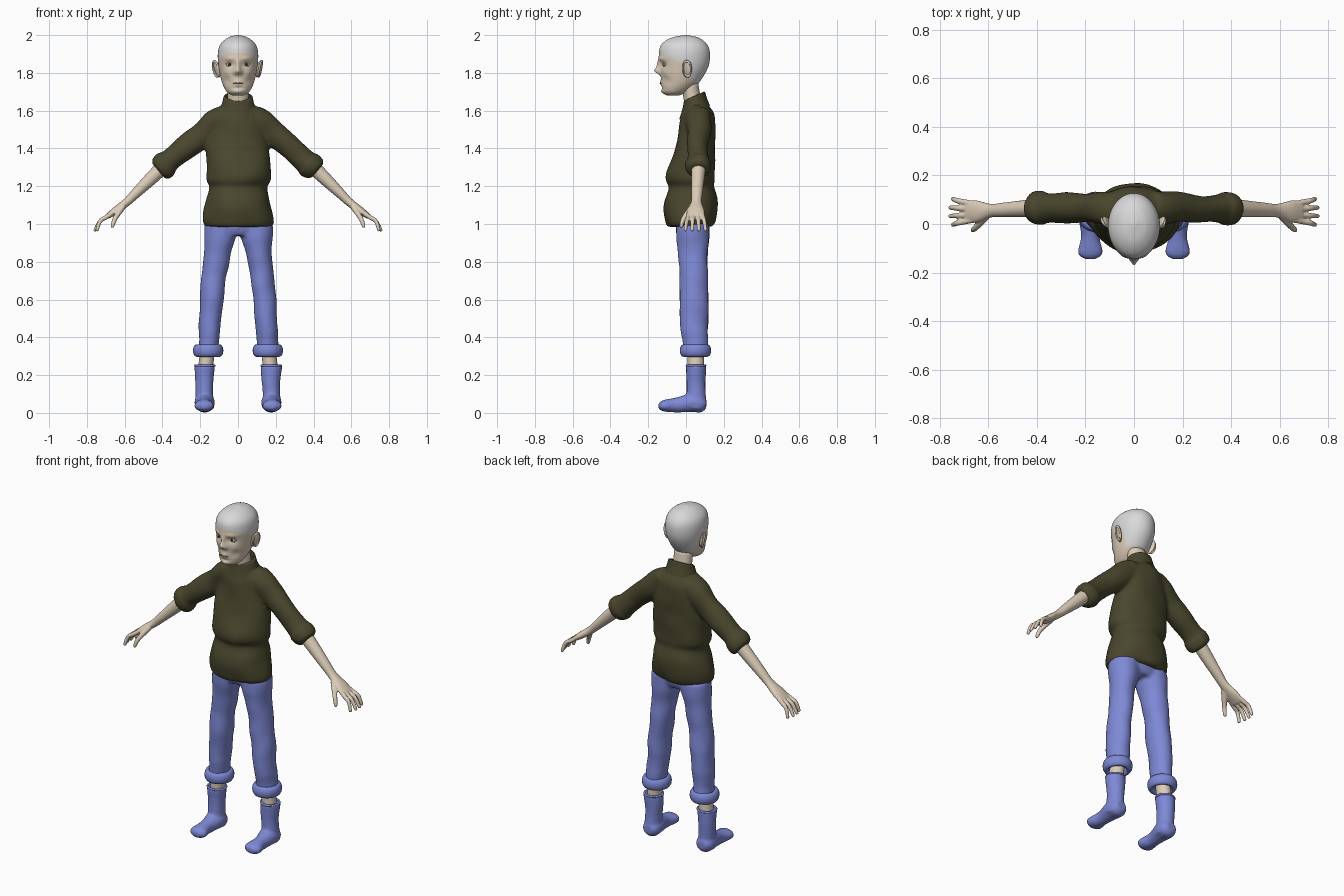
import bpy, bmesh, math
from mathutils import Vector, noise

cube = bpy.data.objects.get("Cube")
if cube:
    bpy.data.objects.remove(cube, do_unlink=True)


def material(name, red, green, blue):
    mat = bpy.data.materials.new(name)
    mat.use_nodes = True
    mat.diffuse_color = (red, green, blue, 1)
    shader = mat.node_tree.nodes["Principled BSDF"]
    shader.inputs["Base Color"].default_value = mat.diffuse_color
    shader.inputs["Roughness"].default_value = .8
    return mat


SKIN = material("skin", .72, .61, .48)
HAIR = material("grey_hair", .69, .69, .69)
WOOL = material("olive_wool", .066, .062, .026)
DENIM = material("blue_denim", .21, .25, .67)
WHITE = material("eye_white", .7, .7, .65)
DARK = material("dark_iris", .03, .03, .02)
LIP = material("lip", .36, .25, .2)

ACROSS, DEPTH, UP = Vector((1, 0, 0)), Vector((0, 1, 0)), Vector((0, 0, 1))


def finish(name, bm, mat):
    bmesh.ops.recalc_face_normals(bm, faces=bm.faces)
    for face in bm.faces:
        face.smooth = True
    mesh = bpy.data.meshes.new(name)
    bm.to_mesh(mesh)
    bm.free()
    mesh.materials.append(mat)
    obj = bpy.data.objects.new(name, mesh)
    bpy.context.collection.objects.link(obj)
    return obj


def ring(centre, width, depth=None):
    return (*centre, width, depth or width)


def level(height, width, front, back):
    """Horizontal ring from its half width and its front and back edges."""
    return ring((0, (front + back) / 2, height), width, (back - front) / 2)


def spline(before, start, end, after, t):
    """Smooth interpolation from start to end."""
    return [.5 * (2 * q + (r - p) * t + (2 * p - 5 * q + 4 * r - s) * t * t
                  + (3 * q - p - 3 * r + s) * t ** 3)
            for p, q, r, s in zip(before, start, end, after)]


def loft(name, rings, mat, flip=1, axis=None, side=DEPTH, segments=28, steps=4, cap=True, fold=0):
    """Skin smooth elliptical rings; fold adds soft cloth unevenness."""
    rings = [(flip * x, *rest) for x, *rest in rings]
    padded = [rings[0], *rings, rings[-1]]
    rows = [spline(*padded[i:i + 4], step / steps)
            for i in range(len(rings) - 1) for step in range(steps)]
    rows.append(rings[-1])
    bm, loops = bmesh.new(), []
    for i, row in enumerate(rows):
        centre = Vector(row[:3])
        following, previous = rows[min(i + 1, len(rows) - 1)], rows[max(i - 1, 0)]
        along = (axis or Vector(following[:3]) - Vector(previous[:3])).normalized()
        wide = side.cross(along).normalized()
        deep = along.cross(wide)
        loop = []
        for k in range(segments):
            angle = math.tau * k / segments
            out = wide * math.cos(angle) * row[3] + deep * math.sin(angle) * row[4]
            bulge = fold * noise.noise((centre + out) * 9)
            loop.append(bm.verts.new(centre + out + out.normalized() * bulge))
        loops.append(loop)
    for lower, upper in zip(loops, loops[1:]):
        for k in range(segments):
            bm.faces.new((lower[k], lower[k - 1], upper[k - 1], upper[k]))
    if cap:
        bm.faces.new(loops[0])
        bm.faces.new(loops[-1])
    return finish(name, bm, mat)


def fuse(name, parts, voxel, rounds=4):
    """Blend overlapping parts into one continuous surface."""
    bm = bmesh.new()
    mat = parts[0].data.materials[0]
    for part in parts:
        bm.from_mesh(part.data)
        bpy.data.objects.remove(part, do_unlink=True)
    obj = finish(name, bm, mat)
    blend = obj.modifiers.new("blend", 'REMESH')
    blend.mode, blend.voxel_size, blend.use_smooth_shade = 'VOXEL', voxel, True
    soften = obj.modifiers.new("soften", 'SMOOTH')
    soften.factor, soften.iterations = .5, rounds


def dress(name, scale, mat):
    obj = bpy.context.object
    obj.name, obj.scale = name, scale
    obj.data.materials.append(mat)
    bpy.ops.object.shade_smooth()


def ball(name, location, scale, mat, turn=(0, 0, 0)):
    bpy.ops.mesh.primitive_uv_sphere_add(segments=24, ring_count=14, location=location, rotation=turn)
    dress(name, scale, mat)


def hoop(name, location, scale, mat, thick, turn=(0, 0, 0)):
    bpy.ops.mesh.primitive_torus_add(major_radius=1, minor_radius=thick, major_segments=28,
                                     location=location, rotation=turn)
    dress(name, scale, mat)


# Head: lofted skull, then sculpted with soft bumps
head = loft("head", [
    level(1.68, .03, -.1, -.04), level(1.7, .06, -.125, .01), level(1.75, .085, -.13, .07),
    level(1.83, .102, -.137, .117), level(1.9, .107, -.143, .127), level(1.95, .094, -.13, .112),
    level(1.985, .056, -.08, .07), level(2, .01, -.01, .01)],
    SKIN, axis=UP, segments=112, steps=9)
features = {  # across, height, spread across, spread up, outward amount
    "nose_tip": (0, 1.81, .017, .016, .028), "nose_bridge": (0, 1.84, .012, .03, .016),
    "nostril": (.016, 1.8, .01, .01, .01), "socket": (.044, 1.845, .02, .014, -.012),
    "brow": (.045, 1.875, .03, .01, .006), "cheekbone": (.06, 1.8, .02, .02, .005),
    "cheek_hollow": (.06, 1.76, .02, .02, -.006), "lips": (0, 1.747, .02, .015, .008),
    "under_lip": (0, 1.72, .03, .006, -.005), "chin": (0, 1.7, .02, .01, .006)}
for vert in head.data.vertices:
    if vert.co.y < -.04:
        for across, height, wide, tall, amount in features.values():
            distance = ((abs(vert.co.x) - across) / wide) ** 2 + ((vert.co.z - height) / tall) ** 2
            vert.co.y -= amount * math.exp(-distance)

# Hairline: across the brow, over the ears, down to the nape
head.data.materials.append(HAIR)
for face in head.data.polygons:
    spot = face.center
    above_brow = spot.z + .45 * spot.y > 1.845
    behind_ear = spot.y > .025 and spot.z > 1.75
    face.material_index = int(above_brow or behind_ear)

loft("neck", [ring((0, .05, 1.56), .062, .05), ring((0, .035, 1.65), .055, .045),
              ring((0, .02, 1.74), .055, .045)], SKIN)
ball("mouth", (0, -.134, 1.746), (.03, .006, .002), LIP)

# Joint positions on the left side
shoulder, cuff = Vector((.13, .065, 1.525)), Vector((.42, .065, 1.28))
wrist, knuckles = Vector((.59, .055, 1.115)), Vector((.69, .05, 1.04))
hip, knee, ankle = Vector((.09, .035, 1)), Vector((.14, .042, .6)), Vector((.158, .05, .33))
boot_top = Vector((.176, .053, .25))

legs, sleeves = [], []
for flip, tag in ((1, "left"), (-1, "right")):
    # Eyes and lids
    eye = Vector((flip * .044, -.106, 1.845))
    ball(tag + "_eye", eye, (.018, .016, .011), WHITE)
    ball(tag + "_iris", eye - DEPTH * .0135, (.008, .004, .008), DARK)
    hoop(tag + "_eyelids", eye - DEPTH * .009, (.018, .011, .02), SKIN, .24,
         (math.pi / 2, 0, flip * .25))

    # Ears
    ear = Vector((flip * .111, .006, 1.822))
    ball(tag + "_ear", ear, (.011, .027, .047), SKIN, (-.2, flip * .2, flip * -.45))
    hoop(tag + "_ear_rim", ear + ACROSS * flip * .007, (.041, .022, .03), SKIN, .17,
         (-.2, math.pi / 2 + flip * .2, flip * -.45))

    # Forearm, palm, fingers and thumb
    hand = [loft("forearm", [
        ring(cuff.lerp(wrist, -.2), .04), ring(cuff.lerp(wrist, .3), .034),
        ring(cuff.lerp(wrist, .7), .027, .03), ring(wrist, .022, .028),
        ring(wrist.lerp(knuckles, .6), .02, .046), ring(knuckles, .014, .046)], SKIN, flip)]
    for finger in range(4):
        spread = finger - 1.5
        root = knuckles + Vector((-.02, spread * .023, .015))
        bend = knuckles + Vector((.04, spread * .031, -.025))
        tip = Vector((.766 - abs(spread) * .012, .05 + spread * .036, .962))
        hand.append(loft("finger", [
            ring(root, .012), ring(root.lerp(bend, .5), .012), ring(bend, .011),
            ring(bend.lerp(tip, .9), .009), ring(tip, .004)], SKIN, flip, segments=14))
    root, bend, tip = wrist + Vector((.02, -.02, -.025)), Vector((.65, -.012, 1.03)), Vector((.668, -.028, .98))
    hand.append(loft("thumb", [
        ring(root, .016, .02), ring(bend, .013), ring(bend.lerp(tip, .8), .01),
        ring(tip, .004)], SKIN, flip, segments=14))
    fuse(tag + "_arm", hand, .0045, 2)

    # Ankle and boot
    loft(tag + "_ankle", [ring(boot_top - UP * .05, .039, .043),
                          ring(ankle + UP * .03, .039, .043)], SKIN, flip)
    shaft = loft("shaft", [
        ring(boot_top - UP * .23, .048, .054), ring(boot_top - UP * .12, .047, .05),
        ring(boot_top, .055, .053)], DENIM, flip, axis=UP, fold=.005)
    foot = loft("foot", [
        ring((.176, .108, .05), .03, .025), ring((.176, .08, .05), .05, .048),
        ring((.177, .03, .055), .053, .05), ring((.18, -.05, .042), .038, .04),
        ring((.18, -.12, .038), .052, .03), ring((.18, -.145, .037), .02, .015)],
        DENIM, flip, axis=-DEPTH, side=UP)
    fuse(tag + "_boot", [shaft, foot], .008)
    hoop(tag + "_boot_rim", (flip * boot_top.x, boot_top.y, boot_top.z), (.051, .049, .05), DENIM, .12)

    # Trouser leg with a rolled cuff
    legs.append(loft("leg", [
        ring(hip, .088), ring(hip.lerp(knee, .2), .083, .085), ring(hip.lerp(knee, .5), .068, .075),
        ring(knee, .062, .077), ring(ankle, .056, .066)], DENIM, flip, axis=UP, steps=7, fold=.01))
    hoop(tag + "_trouser_cuff", (flip * ankle.x, ankle.y, ankle.z), (.062, .064, .11), DENIM, .3)

    # Sleeve with a rolled end
    sleeves.append(loft("sleeve", [
        ring(shoulder.lerp(cuff, -.2), .06, .07), ring(shoulder, .077, .07),
        ring(shoulder.lerp(cuff, .25), .068, .06), ring(shoulder.lerp(cuff, .76), .059),
        ring(shoulder.lerp(cuff, .84), .069), ring(shoulder.lerp(cuff, .95), .067),
        ring(cuff, .05)], WOOL, flip, fold=.012))

# Trousers: two legs blended into the seat
seat = loft("seat", [level(.94, .13, -.035, .105), level(.98, .17, -.05, .12),
                     level(1.05, .17, -.055, .125)], DENIM, axis=UP)
fuse("trousers", legs + [seat], .01)

# Sweater: bloused body blended with the sleeves
body = loft("body", [
    level(.985, .16, -.09, .125), level(1, .182, -.106, .147), level(1.06, .181, -.117, .166),
    level(1.13, .17, -.113, .167), level(1.195, .15, -.094, .152), level(1.23, .168, -.106, .157),
    level(1.28, .172, -.1, .157), level(1.4, .165, -.06, .157), level(1.52, .155, -.036, .157),
    level(1.58, .135, -.026, .147), level(1.65, .07, -.005, .1)],
    WOOL, axis=UP, segments=40, fold=.012)
fuse("sweater", [body] + sleeves, .01)

# Folded collar, rising towards the back
nape = Vector((0, .044, 1.67))
loft("collar", [
    ring(nape - UP * .08, .098, .088), ring(nape - UP * .03, .086, .072), ring(nape, .08, .064),
    ring(nape + UP * .006, .073, .058), ring(nape, .067, .053), ring(nape - UP * .07, .062, .05)],
    WOOL, axis=UP - DEPTH * .45, segments=40, cap=False, fold=.006)
